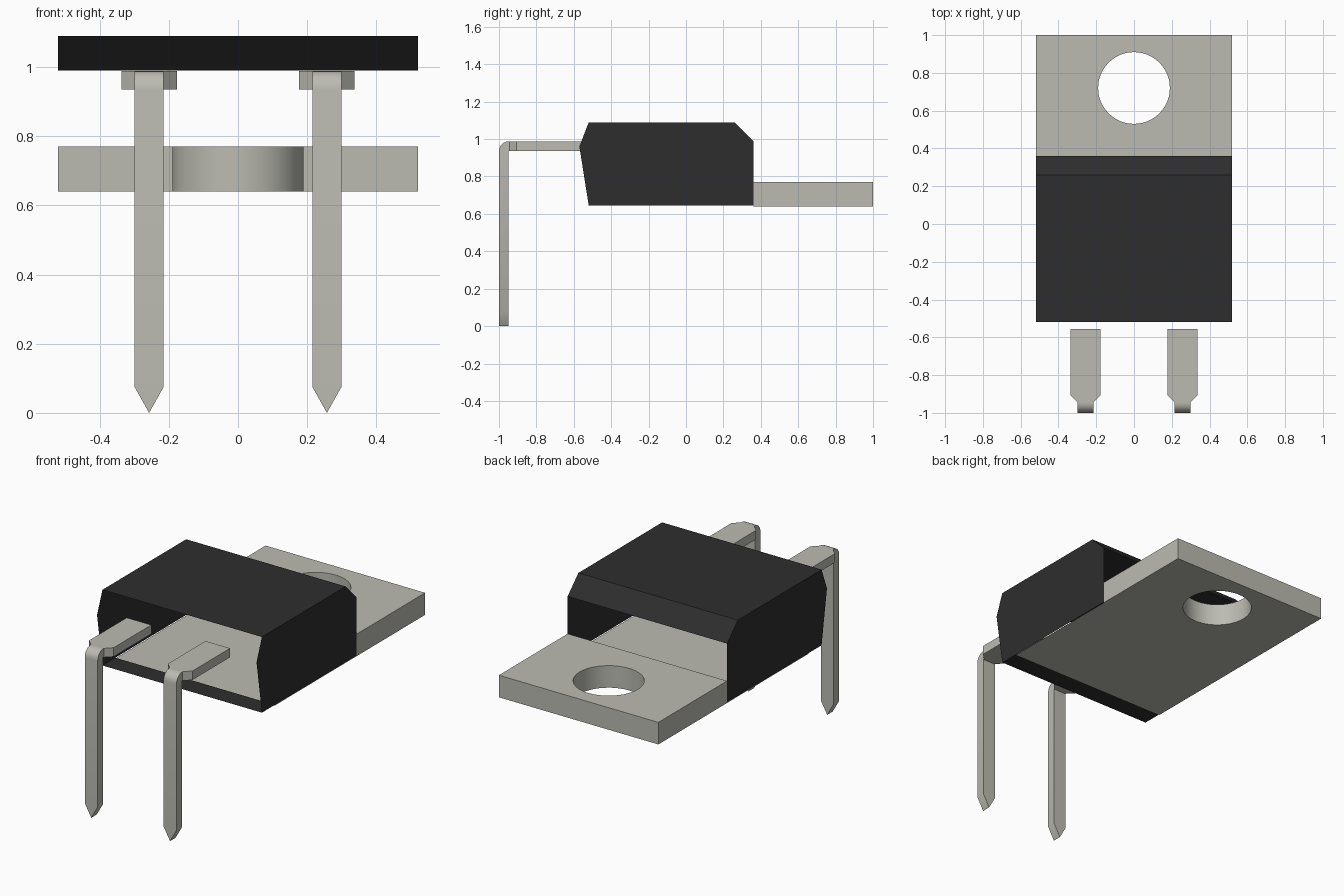
import bpy, bmesh
from math import sin, cos, pi, radians

cube = bpy.data.objects.get("Cube")
if cube:
    bpy.data.objects.remove(cube)


def material(name, rgb):
    m = bpy.data.materials.new(name)
    m.use_nodes = True
    m.diffuse_color = (*rgb, 1)
    m.node_tree.nodes["Principled BSDF"].inputs["Base Color"].default_value = (*rgb, 1)
    return m


plastic = material("black plastic", (0.027, 0.027, 0.027))
metal = material("tinned metal", (0.5, 0.5, 0.445))


def finish(bm, name, mat):
    bmesh.ops.remove_doubles(bm, verts=bm.verts, dist=0.0001)
    mesh = bpy.data.meshes.new(name)
    bm.to_mesh(mesh)
    bm.free()
    obj = bpy.data.objects.new(name, mesh)
    mesh.materials.append(mat)
    bpy.context.collection.objects.link(obj)
    bpy.ops.object.select_all(action="DESELECT")
    obj.select_set(True)
    bpy.context.view_layer.objects.active = obj
    bpy.ops.object.shade_smooth_by_angle(angle=radians(30))
    return obj


def face(bm, points):
    return bm.faces.new([bm.verts.new(p) for p in points])


HALF = 0.52            # half width of body and tab
BASE, TAB_TOP = 0.64, 0.77
TAB_FRONT, BODY_BACK, TAB_BACK = -0.4, 0.36, 1.0

# Body: side walls, top and rear chamfer, open at front and rear
floor = BASE + 0.004
profile = [(-0.52, floor), (-0.57, 0.96), (-0.52, 1.09),
           (0.26, 1.09), (BODY_BACK, 0.99), (BODY_BACK, floor)]
bm = bmesh.new()
face(bm, [(-HALF, y, z) for y, z in reversed(profile)]).normal_update()
face(bm, [(HALF, y, z) for y, z in profile])
for (y0, z0), (y1, z1) in zip(profile[2:4], profile[3:5]):
    face(bm, [(-HALF, y0, z0), (HALF, y0, z0), (HALF, y1, z1), (-HALF, y1, z1)])
# narrow sill under the front opening
face(bm, [(-HALF, -0.52, floor), (-HALF, TAB_FRONT, floor),
          (HALF, TAB_FRONT, floor), (HALF, -0.52, floor)])
for f in bm.faces:
    f.normal_update()
    c = f.calc_center_median()
    outward = c.x * f.normal.x + (c.z - 0.85) * f.normal.z
    if outward < 0:
        f.normal_flip()
finish(bm, "body", plastic)

# Mounting tab: holed plate behind the body, thin floor within it
SIDES, RADIUS, HOLE_Y = 48, 0.19, 0.72
bm = bmesh.new()
outlines, rims = [], []
for z in (BASE, TAB_TOP):
    corners = [bm.verts.new((x, y, z)) for x, y in
               ((-HALF, BODY_BACK), (HALF, BODY_BACK), (HALF, TAB_BACK), (-HALF, TAB_BACK))]
    rim = [bm.verts.new((RADIUS * cos(2 * pi * i / SIDES),
                         HOLE_Y + RADIUS * sin(2 * pi * i / SIDES), z)) for i in range(SIDES)]
    edges = [bm.edges.new((loop[i - 1], loop[i])) for loop in (corners, rim) for i in range(len(loop))]
    bmesh.ops.triangle_fill(bm, edges=edges, use_beauty=True, use_dissolve=False)
    outlines.append(corners)
    rims.append(rim)
for f in bm.faces:
    f.normal_update()
    if (f.normal.z > 0) != (f.calc_center_median().z > 0.7):
        f.normal_flip()
low, high = outlines
for i in (1, 2, 3):
    j = (i + 1) % 4
    bm.faces.new((low[i], low[j], high[j], high[i]))
low, high = rims
for i in range(SIDES):
    bm.faces.new((low[i], high[i], high[i - 1], low[i - 1]))
face(bm, [(-HALF, TAB_FRONT, BASE), (-HALF, BODY_BACK, BASE),
          (HALF, BODY_BACK, BASE), (HALF, TAB_FRONT, BASE)])
finish(bm, "mounting_tab", metal)


# Leads: flat strip that narrows, bends down and ends in a wedge point
def lead(name, cx):
    top, under, front, rear = 0.988, 0.935, -1.0, -0.948
    stations = [((y, top), (y, under), w) for y, w in
                ((-0.555, 0.08), (-0.905, 0.08), (-0.943, 0.042))]
    for i in range(7):
        a = pi / 2 * (1 + i / 6)
        stations.append(((rear + (rear - front) * cos(a), under + (top - under) * sin(a)),
                         (rear, under), 0.042))
    stations += [((front, z), (rear, z), w) for z, w in ((0.075, 0.042), (0, 0))]
    bm = bmesh.new()
    for (o0, i0, w0), (o1, i1, w1) in zip(stations, stations[1:]):
        ring0, ring1 = ([(cx - w, *o), (cx + w, *o), (cx + w, *i), (cx - w, *i)]
                        for o, i, w in ((o0, i0, w0), (o1, i1, w1)))
        for k in range(4):
            n = (k + 1) % 4
            face(bm, [ring0[k], ring1[k], ring1[n], ring0[n]])
    bmesh.ops.remove_doubles(bm, verts=bm.verts, dist=0.0001)
    bmesh.ops.dissolve_degenerate(bm, edges=bm.edges, dist=0.0001)
    finish(bm, name, metal)


for side, sign in (("left", 1), ("right", -1)):
    lead(side + "_lead", sign * 0.257)
